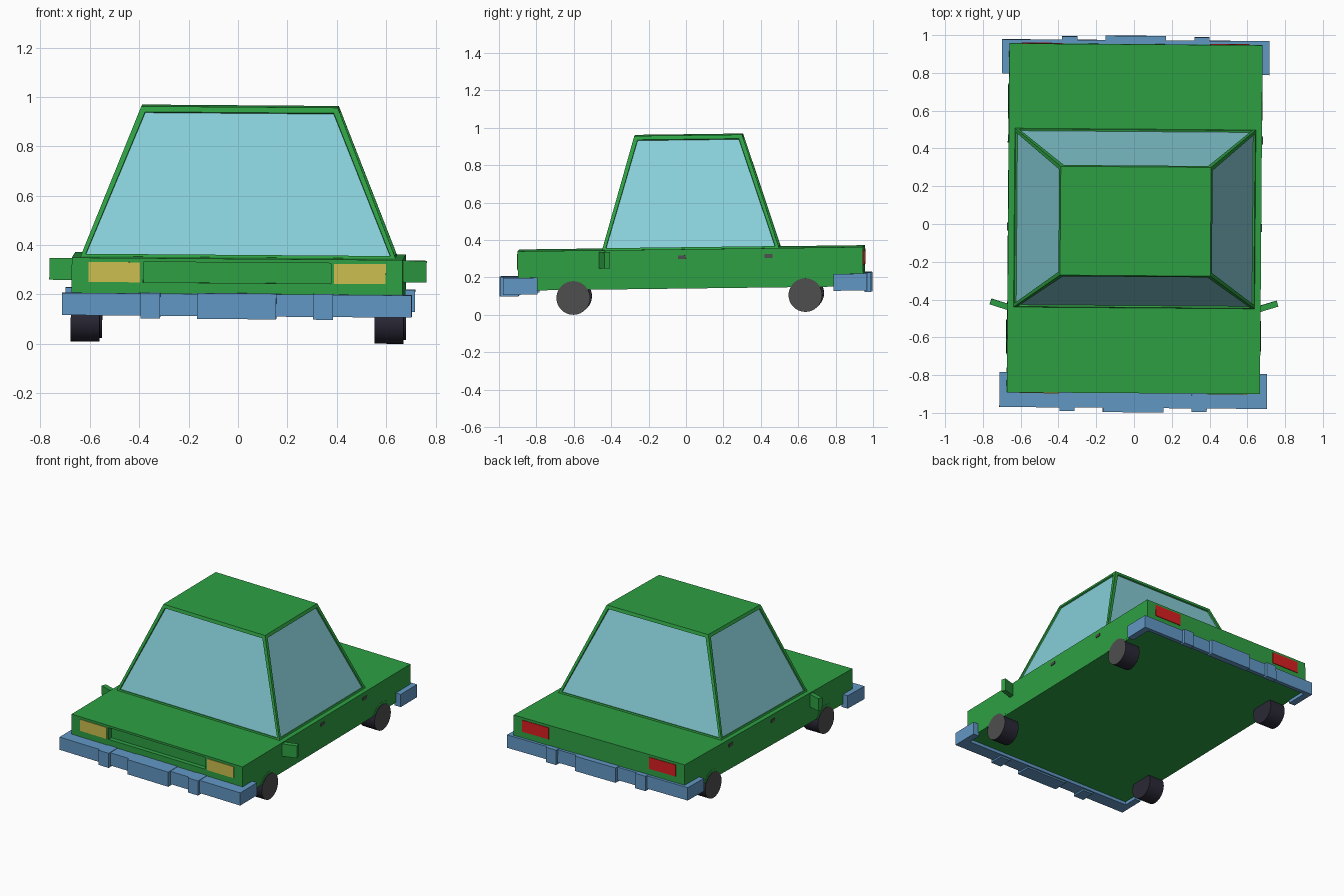
import bpy, bmesh, math
from mathutils import Matrix, Vector, Euler

if "Cube" in bpy.data.objects:
    bpy.data.objects.remove(bpy.data.objects["Cube"])


def srgb(r, g, b):
    f = lambda c: c / 12.92 if c <= 0.04045 else ((c + 0.055) / 1.055) ** 2.4
    return (f(r / 255), f(g / 255), f(b / 255), 1)


def mat(name, *rgb):
    m = bpy.data.materials.new(name)
    m.diffuse_color = srgb(*rgb)
    m.use_nodes = True
    m.node_tree.nodes["Principled BSDF"].inputs["Base Color"].default_value = m.diffuse_color
    return m


GREEN = mat("green_paint", 46, 160, 67)
GLASS = mat("window_glass", 136, 208, 218)
BLUE = mat("bumper_blue", 98, 152, 197)
YELLOW = mat("headlight_yellow", 206, 192, 80)
RED = mat("taillight_red", 215, 30, 32)
TYRE = mat("tyre_dark", 42, 40, 54)
GREY = mat("hub_grey", 80, 79, 79)

parts = []


def finish(name, bm, *mats):
    bmesh.ops.recalc_face_normals(bm, faces=bm.faces[:])
    me = bpy.data.meshes.new(name)
    bm.to_mesh(me)
    bm.free()
    for m in mats:
        me.materials.append(m)
    ob = bpy.data.objects.new(name, me)
    bpy.context.collection.objects.link(ob)
    parts.append(ob)
    return ob


def add_box(bm, x, y, z):
    size = Vector((x[1] - x[0], y[1] - y[0], z[1] - z[0]))
    mid = Vector((x[0] + x[1], y[0] + y[1], z[0] + z[1])) / 2
    m = Matrix.Translation(mid) @ Matrix.Diagonal((*size, 1))
    return bmesh.ops.create_cube(bm, size=1, matrix=m)["verts"]


def box(name, x, y, z, m):
    bm = bmesh.new()
    add_box(bm, x, y, z)
    return finish(name, bm, m)


def span(s, a, b):
    return tuple(sorted((s * a, s * b)))


# Body with a recessed grille in the front face
FRONT, BACK = -0.89, 0.957
bm = bmesh.new()
add_box(bm, (-0.67, 0.67), (FRONT, BACK), (0.15, 0.36))
bm.normal_update()
face = min(bm.faces, key=lambda f: f.normal.y)
bmesh.ops.inset_individual(bm, faces=[face], thickness=0.02)
for v in face.verts:
    v.co.x = math.copysign(0.38, v.co.x)
    v.co.z = 0.345 if v.co.z > 0.255 else 0.262
r = bmesh.ops.extrude_discrete_faces(bm, faces=[face])
for v in r["faces"][0].verts:
    v.co.y += 0.03
finish("body", bm, GREEN)

# Cabin: tapered block with recessed glass on its four sides
bm = bmesh.new()
for v in add_box(bm, (-1, 1), (-1, 1), (0.355, 0.967)):
    top = v.co.z > 0.6
    v.co.x *= 0.398 if top else 0.64
    front = v.co.y < 0
    if top:
        v.co.y = -0.26 if front else 0.316
    else:
        v.co.y = -0.44 if front else 0.51
bm.normal_update()
sides = [f for f in bm.faces if abs(f.normal.z) < 0.8]
bmesh.ops.inset_individual(bm, faces=sides, thickness=0.028)
bmesh.ops.inset_individual(bm, faces=sides, thickness=0.001, depth=-0.01)
for f in sides:
    f.material_index = 1
finish("cabin", bm, GREEN, GLASS)

# Wrap-around bumpers with three raised pads
for name, s, body_end, outer, arm in (("front", -1, 0.88, 0.97, 0.785),
                                      ("rear", 1, 0.95, 0.977, 0.797)):
    bm = bmesh.new()
    z = (0.128, 0.218)
    add_box(bm, (-0.708, 0.708), span(s, body_end, outer), z)
    for side in (-1, 1):
        add_box(bm, span(side, 0.66, 0.708), span(s, arm, body_end), z)
        add_box(bm, span(side, 0.31, 0.39), span(s, body_end + 0.01, outer + 0.018),
                (0.117, 0.221))
    add_box(bm, (-0.16, 0.16), span(s, body_end + 0.01, outer + 0.023), (0.117, 0.221))
    finish(name + "_bumper", bm, BLUE)

for s, side in ((-1, "left"), (1, "right")):
    # Lights
    x, z = span(s, 0.393, 0.602), (0.262, 0.343)
    box(side + "_headlight", x, (FRONT - 0.004, FRONT + 0.004), z, YELLOW)
    box(side + "_taillight", x, (BACK - 0.004, BACK + 0.004), z, RED)

    # Door handles
    for y, end in ((-0.012, "front"), (0.452, "rear")):
        box(f"{side}_{end}_door_handle", span(s, 0.665, 0.675),
            (y - 0.021, y + 0.021), (0.308, 0.328), GREY)

    # Wing mirror, swept back
    bm = bmesh.new()
    add_box(bm, (-0.056, 0.056), (-0.016, 0.016), (-0.044, 0.044))
    bm.transform(Matrix.Translation((s * 0.706, -0.427, 0.308))
                 @ Matrix.Rotation(s * 0.3, 4, 'Z'))
    finish(side + "_mirror", bm, GREEN)

    for y, end in ((-0.595, "front"), (0.646, "rear")):
        # Wheel with a grey outer disc
        bm = bmesh.new()
        bmesh.ops.create_cone(bm, cap_ends=True, segments=32, radius1=0.09,
                              radius2=0.09, depth=0.117,
                              matrix=Matrix.Translation((s * 0.6155, y, 0.107))
                              @ Matrix.Rotation(math.pi / 2, 4, 'Y'))
        bm.normal_update()
        for f in bm.faces:
            f.smooth = len(f.verts) == 4
            f.material_index = int(f.normal.x * s > 0.9)
        for e in bm.edges:
            e.smooth = all(len(f.verts) == 4 for f in e.link_faces)
        finish(f"{side}_{end}_wheel", bm, TYRE, GREY)

        # Shallow arch lip above the wheel
        bm = bmesh.new()
        a0, n = math.radians(24), 12
        ring = []
        for i in range(n + 1):
            a = a0 + (math.pi - 2 * a0) * i / n
            ring.append(bm.verts.new((s * 0.66, y + 0.108 * math.cos(a),
                                      0.107 + 0.108 * math.sin(a))))
        f = bm.faces.new(ring)
        r = bmesh.ops.extrude_face_region(bm, geom=[f])
        for v in r["geom"]:
            if isinstance(v, bmesh.types.BMVert):
                v.co.x = s * 0.6715
        finish(f"{side}_{end}_arch", bm, GREEN)

# The whole car sits with a slight tilt; then centre it on the ground
tilt = Euler((0.0125, 0.0075, -0.0075)).to_matrix().to_4x4()
for ob in parts:
    ob.data.transform(tilt)
pts = [v.co for ob in parts for v in ob.data.vertices]
lo = [min(p[i] for p in pts) for i in range(3)]
hi = [max(p[i] for p in pts) for i in range(3)]
shift = Matrix.Translation((-(lo[0] + hi[0]) / 2, -(lo[1] + hi[1]) / 2, -lo[2]))
for ob in parts:
    ob.data.transform(shift)
